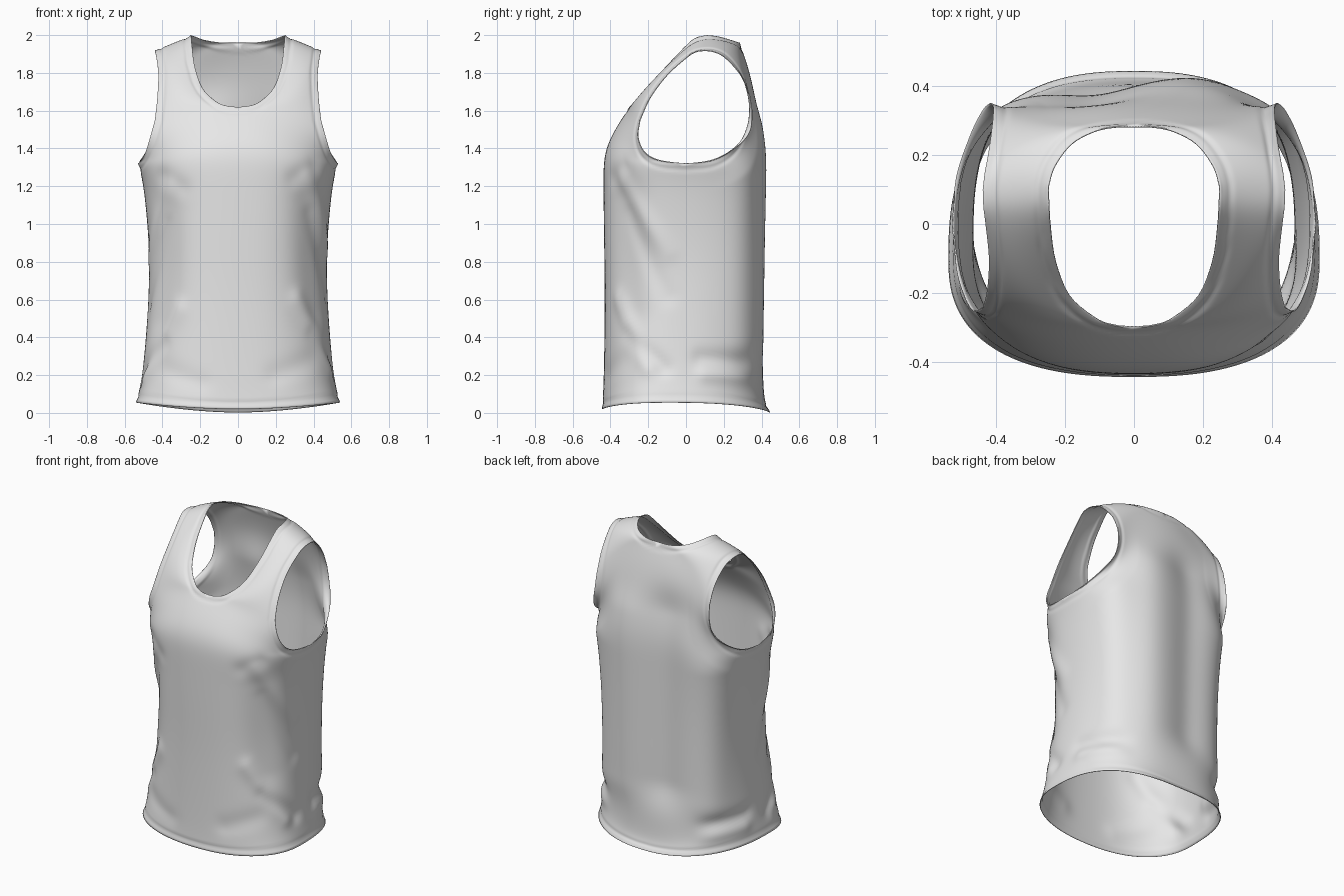
import bpy, bmesh, math
from mathutils import Vector, kdtree

cube = bpy.data.objects.get("Cube")
if cube:
    bpy.data.objects.remove(cube, do_unlink=True)

COLS = 44              # columns from the centre line to the side
ROWS = (64, 26, 30)    # rows in body, chest and strap zones
SQUARE = 0.8           # below 1 gives the body a boxier cross-section


def spline(points, count):
    """Smooth path through the points, sampled evenly by point index."""
    pts = [Vector(p) for p in points]
    pts = [2 * pts[0] - pts[1]] + pts + [2 * pts[-1] - pts[-2]]
    out = []
    for k in range(count + 1):
        u = k / count * (len(pts) - 3)
        i = min(int(u), len(pts) - 4)
        t = u - i
        a, b, c, d = pts[i:i + 4]
        out.append(0.5 * (2 * b + (c - a) * t + (2 * a - 5 * b + 4 * c - d) * t * t
                          + (3 * b - a - 3 * c + d) * t ** 3))
    return out


# Side seam from hem to armpit, shared by front and back
side_seam = [(.54, -.1, .055), (.51, -.07, .2), (.49, -.04, .4), (.477, -.02, .6),
             (.472, 0, .8), (.482, 0, 1), (.503, 0, 1.2), (.53, 0, 1.32)]
shoulder_in, shoulder_out = (.25, .11, 2), (.44, .1, 1.92)

# Each zone pairs a path along the middle or neckline with one along the side or armhole
front = [
    ([(0, -.445, .02), (0, -.437, .2), (0, -.432, .6), (0, -.437, 1), (0, -.44, 1.32)],
     side_seam),
    ([(0, -.44, 1.32), (0, -.417, 1.42), (0, -.365, 1.52), (0, -.3, 1.62)],
     [(.53, 0, 1.32), (.515, -.14, 1.335), (.49, -.22, 1.38), (.465, -.255, 1.46), (.44, -.245, 1.55)]),
    ([(0, -.3, 1.62), (.05, -.297, 1.624), (.11, -.275, 1.645), (.185, -.21, 1.715),
      (.228, -.11, 1.83), (.244, 0, 1.945), (.248, .05, 1.985), shoulder_in],
     [(.44, -.245, 1.55), (.427, -.19, 1.67), (.422, -.1, 1.79), (.432, 0, 1.88), (.438, .05, 1.912), shoulder_out]),
]
back = [
    ([(0, .445, .004), (0, .412, .12), (0, .415, .6), (0, .42, 1), (0, .425, 1.32)],
     side_seam),
    ([(0, .425, 1.32), (0, .415, 1.46), (0, .38, 1.64), (0, .335, 1.82), (0, .285, 1.96)],
     [(.53, 0, 1.32), (.515, .14, 1.335), (.475, .26, 1.4), (.435, .335, 1.48), (.415, .352, 1.58), (.408, .34, 1.68)]),
    ([(0, .285, 1.96), (.05, .284, 1.96), (.11, .272, 1.963), (.18, .235, 1.975), (.23, .17, 1.993), shoulder_in],
     [(.408, .34, 1.68), (.412, .29, 1.79), (.423, .21, 1.88), (.434, .15, 1.912), shoulder_out]),
]


def row_points(inner, outer, arc, droop):
    """One cloth row, following part of a squarish ellipse."""
    full_x, full_y = math.sin(arc) ** SQUARE, 1 - math.cos(arc) ** SQUARE
    pts = []
    for k in range(COLS + 1):
        a = arc * k / COLS
        fx = math.sin(a) ** SQUARE / full_x
        fy = (1 - max(math.cos(a), 0) ** SQUARE) / full_y
        d = outer - inner
        pts.append(inner + Vector((d.x * fx, d.y * fy, d.z * fx ** droop)))
    return pts


def panel_rows(zones):
    rows, arc_low, arc_end = [], math.pi / 2, math.radians(15)
    for z, (mid, edge) in enumerate(zones):
        count = ROWS[z]
        pairs = list(zip(spline(mid, count), spline(edge, count)))
        for k, (i, o) in enumerate(pairs):
            arc, droop = math.pi / 2, 1.8
            if z == 1:
                ratio = min(max(o.y / i.y, 0), .95)
                arc = arc_low = math.acos(ratio ** (1 / SQUARE))
            elif z == 2:
                arc = arc_low + (arc_end - arc_low) * k / count
                droop -= .8 * k / count
            if z == 0 or k > 0:
                rows.append(row_points(i, o, arc, droop))
    return rows


# Four mirrored quarter panels welded along centre, side and shoulder seams
bm = bmesh.new()
for zones in (front, back):
    rows = panel_rows(zones)
    for sx in (1, -1):
        grid = [[bm.verts.new((p.x * sx, p.y, p.z)) for p in r] for r in rows]
        for lo, hi in zip(grid, grid[1:]):
            for k in range(COLS):
                quad = (lo[k], lo[k + 1], hi[k + 1], hi[k])
                flip = (sx < 0) != (zones is back)
                bm.faces.new(quad[::-1] if flip else quad)
bmesh.ops.remove_doubles(bm, verts=bm.verts, dist=.0003)

# Relax the cloth across the seams, keeping the openings in place
inside = [v for v in bm.verts if not v.is_boundary]
for step in range(40):
    bmesh.ops.smooth_vert(bm, verts=inside, factor=.5,
                          use_axis_x=True, use_axis_y=True, use_axis_z=True)
bm.normal_update()

# Folds on both sides: start, end, width, height
paired = [
    ((.43, .32, 1.25), (.42, .33, .4), .13, .024),
    ((.4, -.35, 1.12), (.43, -.31, .55), .12, -.02),
    ((.38, -.36, 1.25), (.5, -.1, .85), .05, .012),
    ((.42, -.33, 1.05), (.49, -.1, .62), .05, -.01),
    ((.33, -.38, .6), (.5, -.2, .25), .05, .016),
    ((.42, -.33, .42), (.52, -.12, .24), .045, -.018),
    ((.2, -.42, .2), (.4, -.36, .28), .06, -.008),
    ((.5, .1, .2), (.38, .36, .18), .045, .014),
    ((.5, .08, .29), (.36, .37, .27), .045, -.014),
    ((.4, -.33, 1.3), (.3, -.4, 1.24), .05, -.008),
]
# Broad hollow and ridge running down the back
folds = [((-.12, .4, 1.55), (-.11, .41, .45), .15, -.042),
         ((.2, .4, 1.5), (.22, .4, .4), .13, .016)]
for a, b, width, height in paired:
    for sx, lift in ((1, 0), (-1, -.05)):
        folds.append(((a[0] * sx, a[1], a[2] + lift), (b[0] * sx, b[1], b[2] + lift), width, height))
folds = [(Vector(a), Vector(b), width, height) for a, b, width, height in folds]

border = [v.co.copy() for v in bm.verts if v.is_boundary]
tree = kdtree.KDTree(len(border))
for n, co in enumerate(border):
    tree.insert(co, n)
tree.balance()

shift = {}
for v in bm.verts:
    gap = tree.find(v.co)[2]
    h = 0
    for a, b, width, height in folds:
        t = min(max((v.co - a).dot(b - a) / (b - a).length_squared, 0), 1)
        h += height * math.exp(-((v.co - a.lerp(b, t)).length / width) ** 2)
    h *= min(gap / .15, 1)
    # Turned trim along the hem, neckline and armholes
    h -= .004 * math.exp(-((gap - .035) / .01) ** 2)
    shift[v] = v.normal * h
for v, offset in shift.items():
    v.co += offset

mesh = bpy.data.meshes.new("tank_top")
bm.to_mesh(mesh)
bm.free()
shirt = bpy.data.objects.new("tank_top", mesh)
bpy.context.collection.objects.link(shirt)

# Plain cloth colour
cloth = bpy.data.materials.new("light_grey_cloth")
cloth.use_nodes = True
grey = (.8, .8, .8, 1)
cloth.diffuse_color = grey
cloth.node_tree.nodes["Principled BSDF"].inputs["Base Color"].default_value = grey
mesh.materials.append(cloth)

# Thin cloth with smooth shading
thick = shirt.modifiers.new("cloth_thickness", 'SOLIDIFY')
thick.thickness = .004
thick.offset = -1
bpy.context.view_layer.objects.active = shirt
shirt.select_set(True)
bpy.ops.object.shade_smooth_by_angle(angle=math.radians(50))
